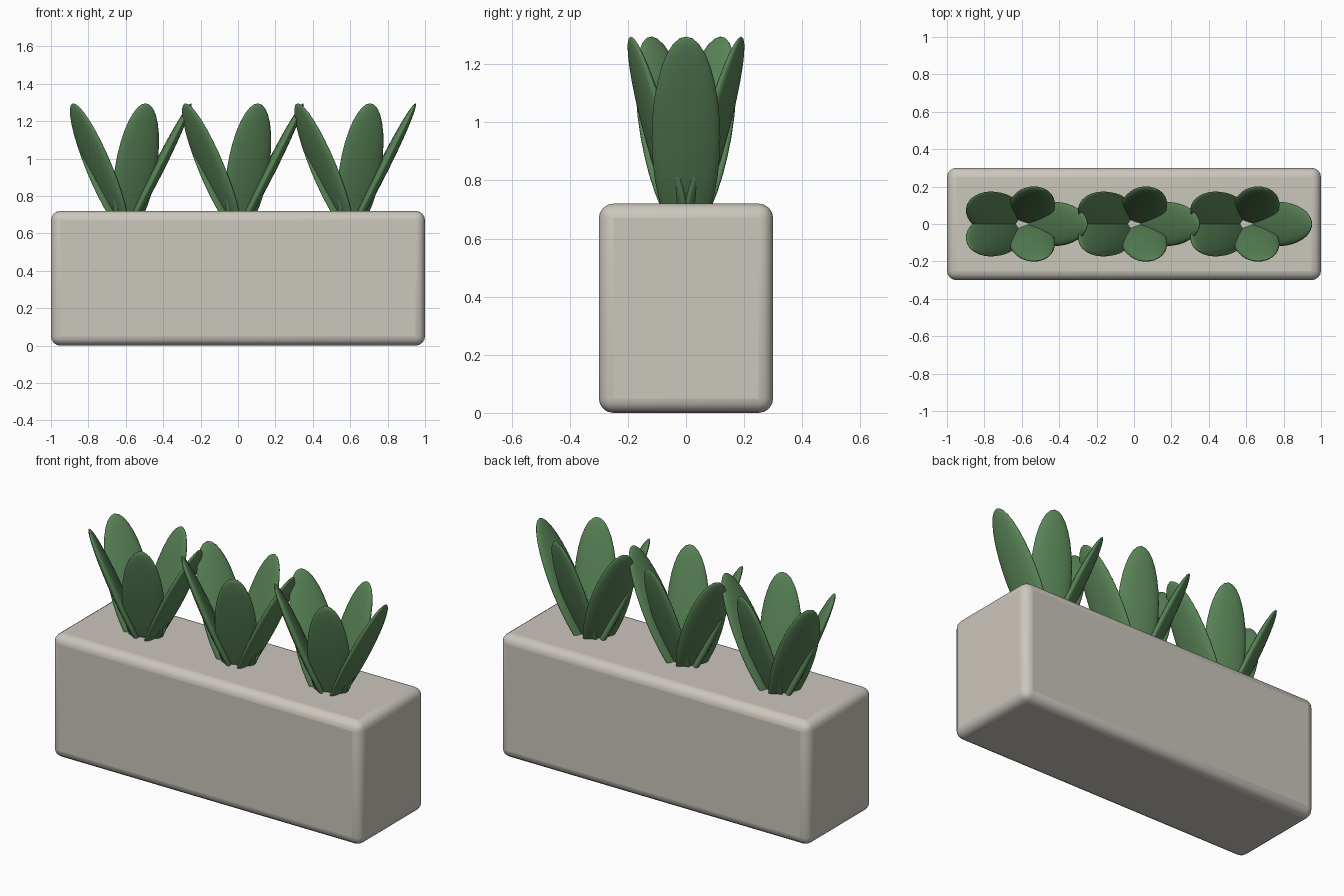
import bpy
import math
from mathutils import Matrix, Vector

cube = bpy.data.objects.get("Cube")
if cube:
    bpy.data.objects.remove(cube, do_unlink=True)


def make_material(name, color):
    mat = bpy.data.materials.new(name)
    mat.use_nodes = True
    mat.diffuse_color = color
    mat.node_tree.nodes["Principled BSDF"].inputs["Base Color"].default_value = color
    return mat


stone = make_material("pale stone", (0.60, 0.57, 0.51, 1))
green = make_material("leaf green", (0.10, 0.23, 0.095, 1))

# Planter: solid block with rounded edges
HEIGHT = 0.72
bpy.ops.mesh.primitive_cube_add(size=1, location=(0, 0, HEIGHT / 2))
planter = bpy.context.object
planter.name = "planter_box"
planter.scale = (2, 0.6, HEIGHT)
bpy.ops.object.transform_apply(location=False, rotation=False, scale=True)
planter.data.materials.append(stone)
bevel = planter.modifiers.new("rounded edges", "BEVEL")
bevel.width = 0.05
bevel.segments = 4
bpy.ops.object.shade_smooth_by_angle(angle=math.radians(40))

# Leaves: flattened ellipsoids fanning out from a point inside the box
BASE = Vector((0, 0, 0.60))
TIP_Z = 1.295
SPREAD_X, SPREAD_Y = 0.35, 0.20
HALF_THICK, HALF_WIDTH = 0.03, 0.118


def add_leaf(name, root_x, angle):
    root = BASE + Vector((root_x, 0, 0))
    tip = Vector((root_x + SPREAD_X * math.cos(angle), SPREAD_Y * math.sin(angle), TIP_Z))
    along = (tip - root).normalized()
    side = Vector((-math.sin(angle), math.cos(angle), 0))
    side = (side - along * side.dot(along)).normalized()
    frame = Matrix((side.cross(along), side, along)).transposed().to_4x4()
    size = Matrix.Diagonal((HALF_THICK, HALF_WIDTH, (tip - root).length / 2, 1))
    bpy.ops.mesh.primitive_uv_sphere_add(segments=24, ring_count=16, radius=1)
    leaf = bpy.context.object
    leaf.name = name
    leaf.data.transform(frame @ size)
    leaf.location = (root + tip) / 2
    leaf.data.materials.append(green)
    bpy.ops.object.shade_smooth()


# Three plants of five leaves each
for plant, x in enumerate((-0.6, 0, 0.6), 1):
    for i in range(5):
        add_leaf(f"plant_{plant}_leaf_{i + 1}", x, math.tau * i / 5)
